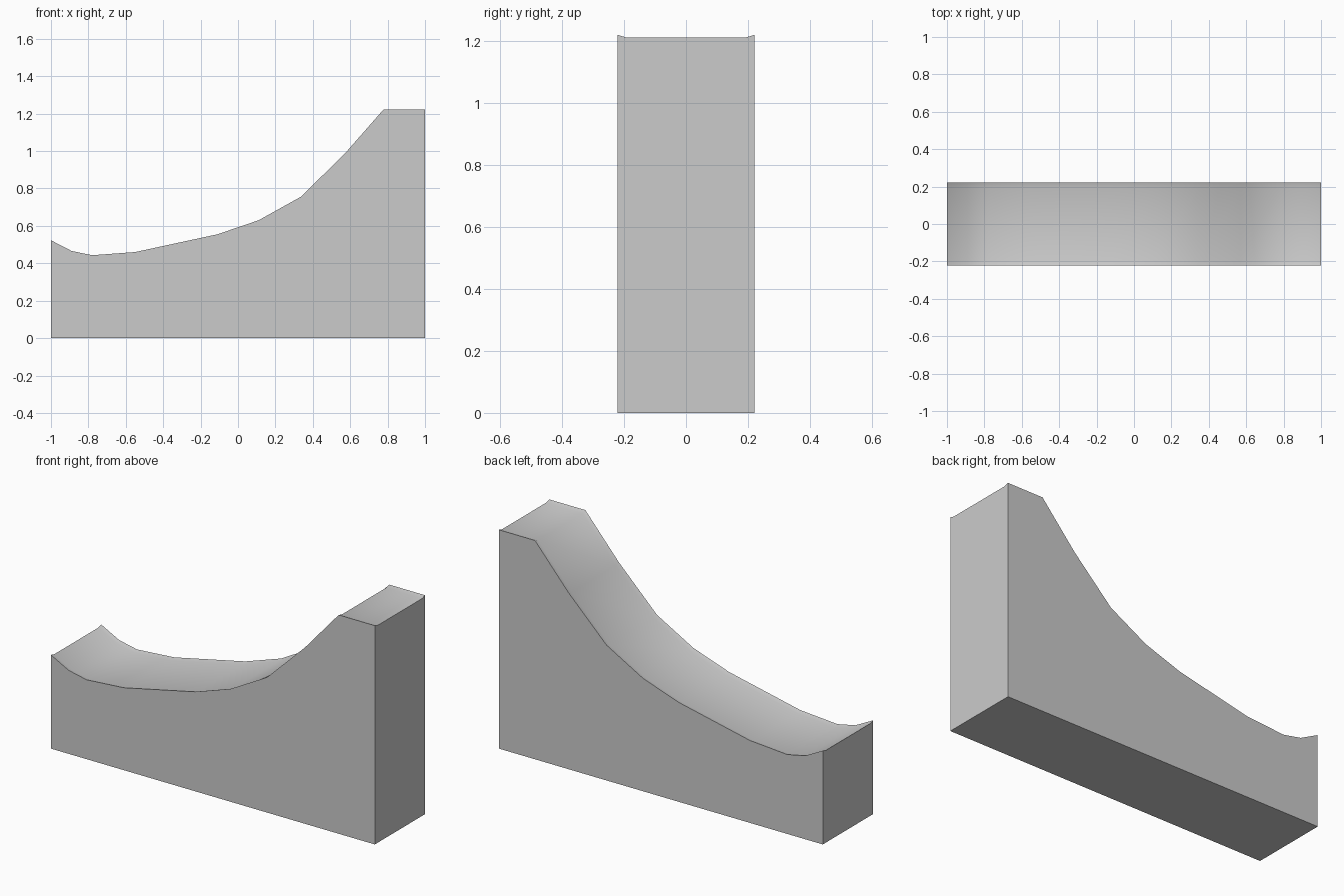
import bpy, bmesh, math

if "Cube" in bpy.data.objects:
    bpy.data.objects.remove(bpy.data.objects["Cube"])

# Top edge profile (x, z), from the low end to the high platform
PROFILE = [(-1, 0.523), (-0.89, 0.466), (-0.78, 0.443), (-0.55, 0.46),
           (-0.11, 0.555), (0.11, 0.63), (0.335, 0.755), (0.57, 0.985),
           (0.777, 1.221), (1, 1.221)]
# Cross-section (y, drop): thin raised lip along both sides
SECTION = [(-0.222, 0), (-0.195, 0.008), (0.195, 0.008), (0.222, 0)]

bm = bmesh.new()

# Running surface
rows = [[bm.verts.new((x, y, z - d)) for y, d in SECTION] for x, z in PROFILE]
for a, b in zip(rows, rows[1:]):
    for i in range(3):
        bm.faces.new((a[i], b[i], b[i + 1], a[i + 1])).smooth = True

# Base corners, side walls, end walls and bottom
f0, b0, f1, b1 = [bm.verts.new((x, y, 0)) for x in (-1, 1) for y in (-0.222, 0.222)]
bm.faces.new([f0, f1] + [r[0] for r in reversed(rows)])
bm.faces.new([b1, b0] + [r[3] for r in rows])
bm.faces.new([b0, f0] + rows[0])
bm.faces.new([f1, b1] + rows[-1][::-1])
bm.faces.new([f0, b0, b1, f1])
bmesh.ops.recalc_face_normals(bm, faces=bm.faces)

mesh = bpy.data.meshes.new("ramp")
bm.to_mesh(mesh)
bm.free()
ramp = bpy.data.objects.new("ramp", mesh)
bpy.context.collection.objects.link(ramp)

# Smooth curve with crisp outer edges
bpy.context.view_layer.objects.active = ramp
ramp.select_set(True)
bpy.ops.object.shade_smooth_by_angle(angle=math.radians(50))
